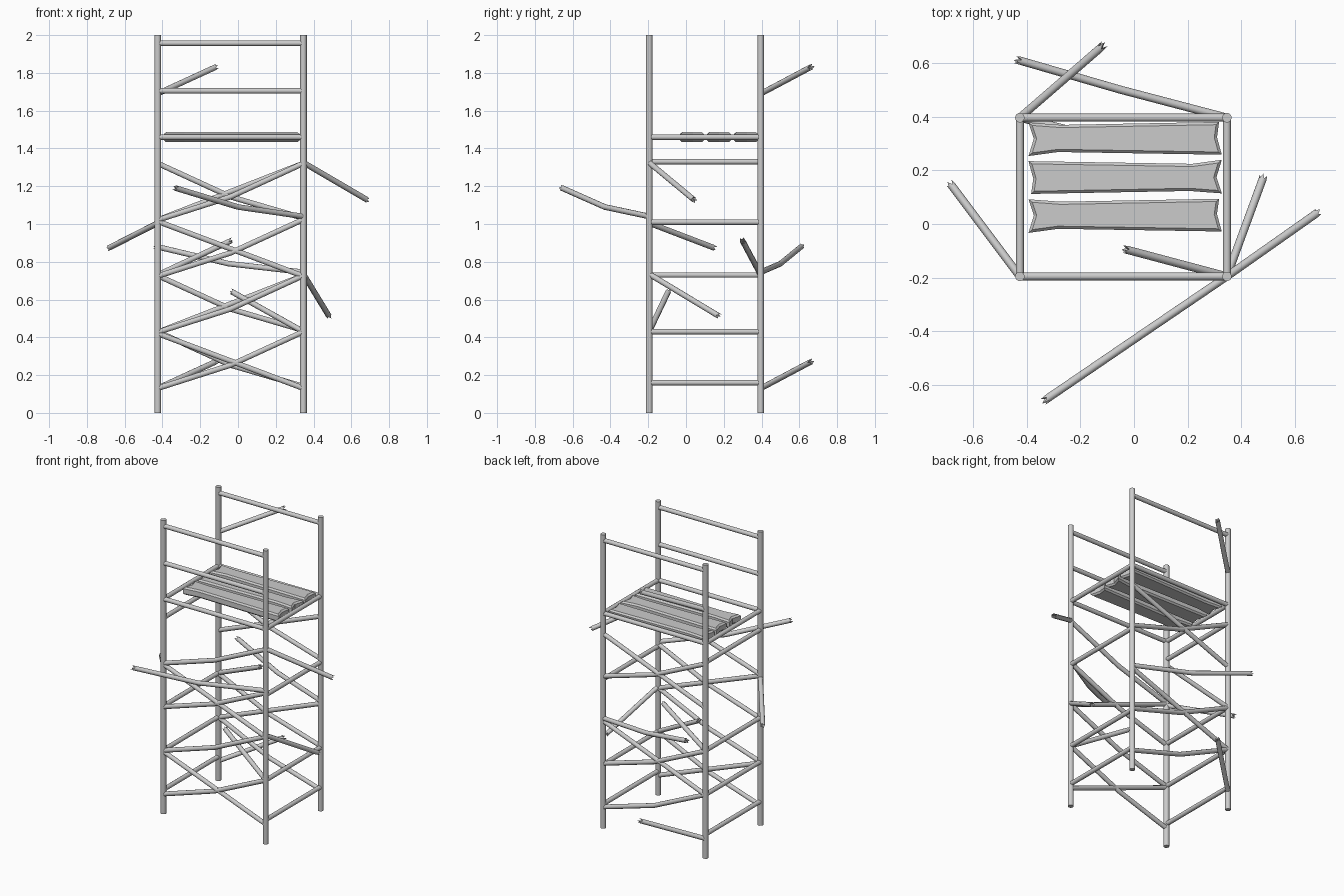
import bpy, bmesh, math, random
from mathutils import Vector

if "Cube" in bpy.data.objects:
    bpy.data.objects.remove(bpy.data.objects["Cube"])

random.seed(4)
XL, XR, YF, YB = -0.425, 0.346, -0.195, 0.396
SIDES = 10


def finish(name, bm, smooth=True):
    bmesh.ops.recalc_face_normals(bm, faces=bm.faces)
    mesh = bpy.data.meshes.new(name)
    bm.to_mesh(mesh)
    bm.free()
    ob = bpy.data.objects.new(name, mesh)
    bpy.context.collection.objects.link(ob)
    if smooth:
        bpy.ops.object.select_all(action='DESELECT')
        ob.select_set(True)
        bpy.context.view_layer.objects.active = ob
        bpy.ops.object.shade_smooth_by_angle(angle=math.radians(40))
    return ob


def tube(name, pts, r=0.015, broken=False):
    """Round pole through pts; a broken pole ends in a splintered hollow."""
    pts = [Vector(p) for p in pts]
    axis = (pts[-1] - pts[0]).normalized()
    up = Vector((0, 0, 1)) if abs(axis.z) < 0.9 else Vector((0, 1, 0))
    u = axis.cross(up).normalized()
    bm = bmesh.new()
    rings = []
    for i, p in enumerate(pts):
        d = (pts[min(i + 1, len(pts) - 1)] - pts[max(i - 1, 0)]).normalized()
        v = u.cross(d).normalized()
        ring = []
        for k in range(SIDES):
            a = 2 * math.pi * k / SIDES
            co = p + r * (u * math.cos(a) + v * math.sin(a))
            if broken and i == len(pts) - 1:
                co += d * ((0.012 if k % 2 else -0.006) + random.uniform(-0.004, 0.004))
            ring.append(bm.verts.new(co))
        rings.append(ring)
    for a, b in zip(rings, rings[1:]):
        for k in range(SIDES):
            n = (k + 1) % SIDES
            bm.faces.new((a[k], a[n], b[n], b[k]))
    bm.faces.new(rings[0])
    if broken:
        tip = bm.verts.new(pts[-1] - axis * 0.02)
        for k in range(SIDES):
            bm.faces.new((rings[-1][k], rings[-1][(k + 1) % SIDES], tip))
    else:
        bm.faces.new(rings[-1])
    return finish(name, bm)


# corner posts
for x in (XL, XR):
    for y in (YF, YB):
        tube("corner_post", [(x, y, 0), (x, y, 2)], 0.018)

# horizontal guard and platform rails, front and back
for y, heights in ((YF, (1.957, 1.705, 1.46)), (YB, (1.957, 1.46))):
    for z in heights:
        tube("long_rail", [(XL, y, z), (XR, y, z)])

# side rungs still in place
for x, heights in ((XL, (1.46, 1.33, 0.73, 0.43, 0.16)), (XR, (1.46, 1.01, 0.43, 0.16))):
    for z in heights:
        tube("side_rung", [(x, YF, z), (x, YB, z)])

# cross braces: one sagging and one straight per bay, some missing
XM = (XL + XR) / 2
for bay in range(4):
    lo, hi = 0.13 + 0.297 * bay, 0.43 + 0.297 * bay
    mid = (lo + hi) / 2 - 0.027
    tube("front_bent_brace", [(XL, YF, lo), (XM, YF, mid), (XR, YF, hi)])
    if bay in (0, 2):
        tube("front_straight_brace", [(XL, YF, hi - 0.01), (XR, YF, lo)])
    if bay != 2:
        tube("back_bent_brace", [(XL, YB, hi), (XM, YB, mid), (XR, YB, lo + 0.01)])
    if bay in (1, 3):
        tube("back_straight_brace", [(XL, YB, lo), (XR, YB, hi)])

# snapped poles sticking out from the posts
snapped = [
    [(XR, YF, 1.04), (0.0, -0.43, 1.09), (-0.33, -0.655, 1.19)],
    [(XR, YB, 0.745), (-0.05, 0.5, 0.79), (-0.43, 0.61, 0.88)],
    [(XL, YF, 1.005), (-0.68, 0.145, 0.875)],
    [(XR, YF, 1.325), (0.68, 0.04, 1.13)],
    [(XR, YF, 0.735), (0.48, 0.17, 0.515)],
    [(XR, YF, 0.43), (-0.03, -0.095, 0.64)],
    [(XL, YB, 0.73), (-0.04, 0.30, 0.91)],
    [(XL, YB, 0.13), (-0.12, 0.66, 0.27)],
    [(XL, YB, 1.69), (-0.12, 0.66, 1.83)],
]
for pts in snapped:
    tube("snapped_pole", pts, broken=True)

# platform planks with uneven edges and notched ends
outline = [(-0.36, 0.06), (-0.24, 0.051), (0.35, 0.062), (0.342, 0.005),
           (0.36, -0.06), (-0.25, -0.05), (-0.36, -0.065), (-0.34, 0.0)]
for y, flip in ((0.032, 1), (0.174, -1), (0.318, 1)):
    bm = bmesh.new()
    low = bm.faces.new([bm.verts.new((-0.033 + flip * px, y + flip * py, 1.433))
                        for px, py in outline])
    ext = bmesh.ops.extrude_face_region(bm, geom=[low])
    top = [v for v in ext["geom"] if isinstance(v, bmesh.types.BMVert)]
    bmesh.ops.translate(bm, verts=top, vec=(0, 0, 0.053))
    rim = [e for e in bm.edges if abs(e.verts[0].co.z - e.verts[1].co.z) < 1e-5]
    bmesh.ops.bevel(bm, geom=rim, offset=0.01, segments=1, affect='EDGES')
    finish("platform_plank", bm, smooth=False)
